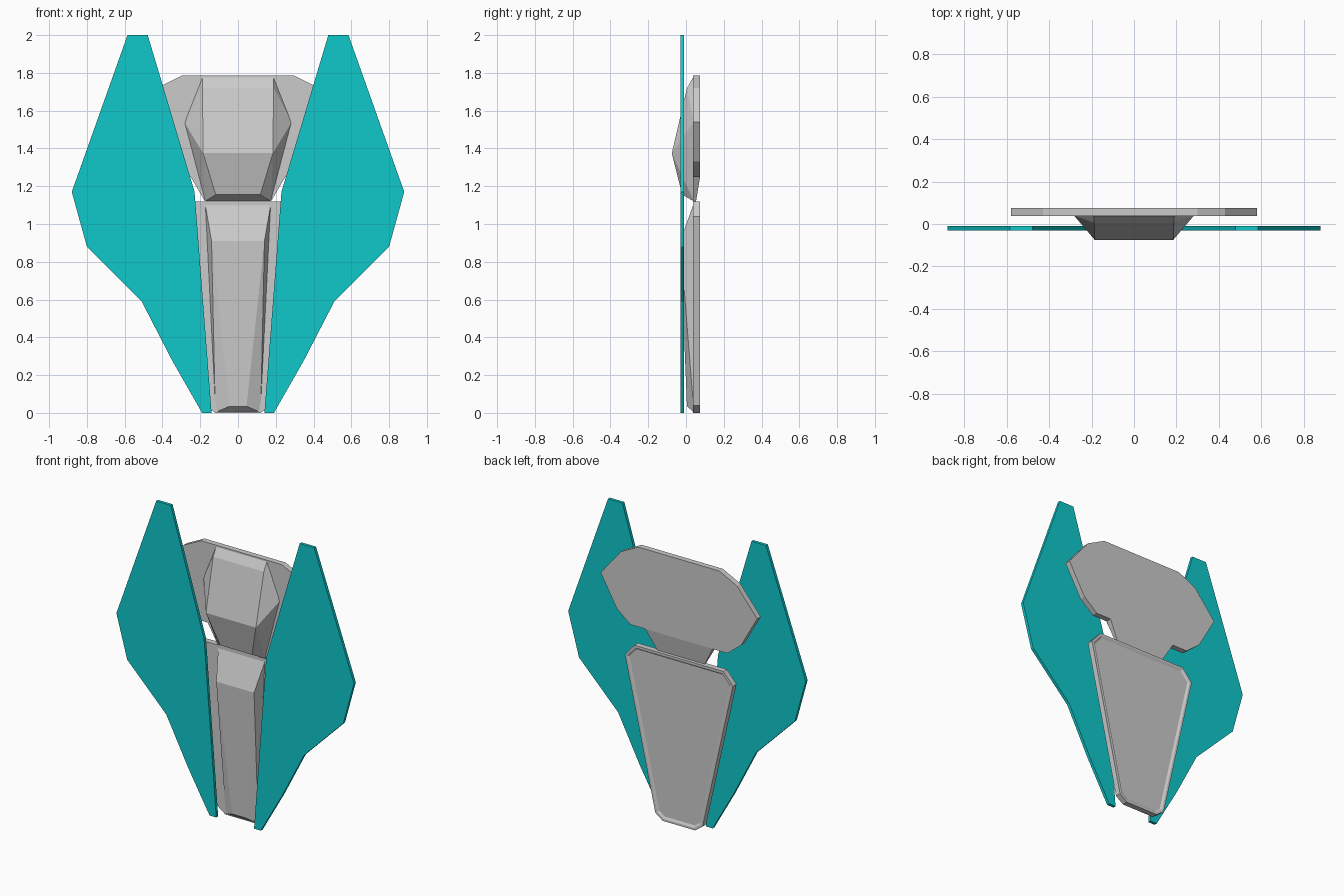
import bpy, bmesh

if "Cube" in bpy.data.objects:
    bpy.data.objects.remove(bpy.data.objects["Cube"])

BACK, FRONT = 0.075, 0.037   # rear and front planes of the grey plates


def finish(bm, name):
    bmesh.ops.recalc_face_normals(bm, faces=bm.faces)
    me = bpy.data.meshes.new(name)
    bm.to_mesh(me)
    bm.free()
    ob = bpy.data.objects.new(name, me)
    bpy.context.collection.objects.link(ob)
    return ob


def plate(name, outline, y0, y1, rim=0.0, depth=0.0):
    """Extrude an x-z outline from y0 to y1; optional recessed panel on the back."""
    bm = bmesh.new()
    face = bm.faces.new([bm.verts.new((x, y0, z)) for x, z in outline])
    ext = bmesh.ops.extrude_face_region(bm, geom=[face], use_keep_orig=True)["geom"]
    for v in (g for g in ext if isinstance(g, bmesh.types.BMVert)):
        v.co.y = y1
    bmesh.ops.recalc_face_normals(bm, faces=bm.faces)
    if rim:
        back = max(bm.faces, key=lambda f: f.calc_center_median().y)
        bmesh.ops.inset_region(bm, faces=[back], thickness=rim * 0.5)
        bmesh.ops.inset_region(bm, faces=[back], thickness=rim * 0.5, depth=-depth)
    return finish(bm, name)


def mirrored(half):
    return half + [(-x, z) for x, z in reversed(half)]


def hull(name, half):
    """Faceted convex block from one half of its corner points."""
    bm = bmesh.new()
    for x, y, z in half:
        bm.verts.new((x, y, z))
        bm.verts.new((-x, y, z))
    bmesh.ops.convex_hull(bm, input=bm.verts)
    bmesh.ops.dissolve_limit(bm, angle_limit=0.02, verts=bm.verts, edges=bm.edges)
    return finish(bm, name)


# Teal wings
teal = bpy.data.materials.new("teal")
teal.diffuse_color = (0.005, 0.58, 0.60, 1)
teal.use_nodes = True
teal.node_tree.nodes["Principled BSDF"].inputs["Base Color"].default_value = teal.diffuse_color
wing = [(0.14, 0), (0.19, 0), (0.35, 0.28), (0.51, 0.59), (0.80, 0.88),
        (0.88, 1.17), (0.585, 2.0), (0.478, 2.0), (0.23, 1.17)]
for side, name in ((1, "right_wing"), (-1, "left_wing")):
    ob = plate(name, [(side * x, z) for x, z in wing], -0.03, -0.01)
    ob.data.materials.append(teal)

# Wide upper back plate
plate("upper_back_plate", mirrored([(0.36, 1.25), (0.46, 1.33), (0.58, 1.54),
                                    (0.43, 1.72), (0.30, 1.785)]), FRONT, BACK)

# Tapered neck under the upper plate
hull("neck", [(0.25, FRONT, 1.25), (0.25, BACK, 1.25),
              (0.175, FRONT, 1.12), (0.175, 0.053, 1.12)])

# Faceted upper front block
hull("upper_front_block", [
    (0.188, FRONT + 0.005, 1.783), (0.285, FRONT + 0.005, 1.54),
    (0.175, FRONT + 0.005, 1.12), (0.188, 0.005, 1.72),
    (0.185, -0.075, 1.375), (0.118, -0.02, 1.155)])

# Lower back plate with a recessed rear panel
plate("lower_back_plate", mirrored([(0.12, 0), (0.175, 0.04), (0.40, 1.04),
                                    (0.33, 1.12)]), FRONT, BACK, 0.03, 0.008)

# Faceted lower front spine
hull("lower_front_spine", [
    (0.175, FRONT + 0.005, 1.113), (0.12, FRONT + 0.005, 0.003),
    (0.14, -0.03, 0.91), (0.045, 0.005, 0.035)])
